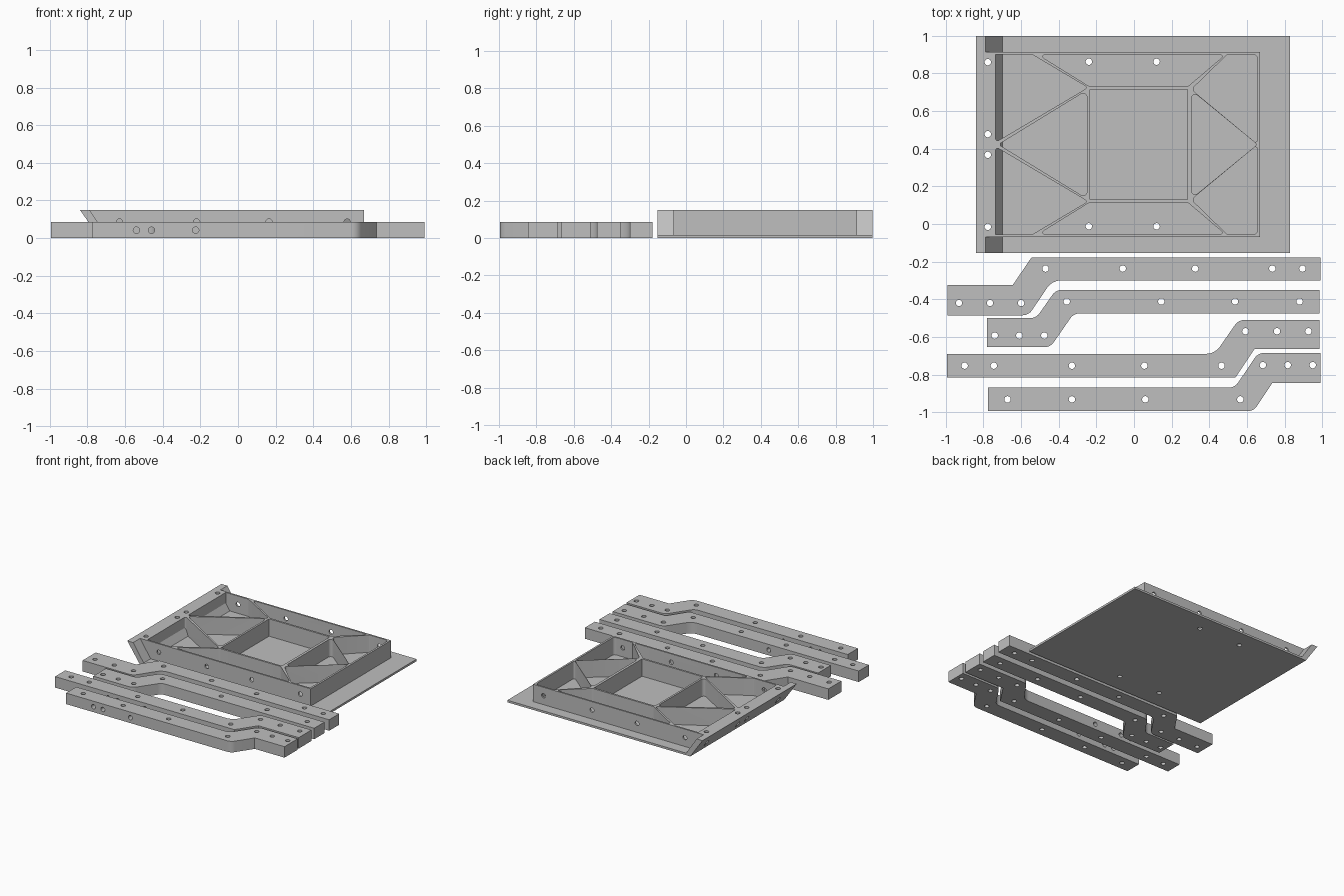
import bpy, bmesh, math
from mathutils import Vector, Matrix

if "Cube" in bpy.data.objects:
    bpy.data.objects.remove(bpy.data.objects["Cube"])

grey = bpy.data.materials.new("plain grey")
grey.diffuse_color = (0.52, 0.52, 0.52, 1)
grey.use_nodes = True
grey.node_tree.nodes["Principled BSDF"].inputs["Base Color"].default_value = grey.diffuse_color


def fillet(points):
    """Outline from (x, y[, radius]) corners; corners with a radius become arcs."""
    out, n = [], len(points)
    for i, p in enumerate(points):
        c = Vector(p[:2])
        r = p[2] if len(p) > 2 else 0
        if not r:
            out.append(c)
            continue
        a = (Vector(points[i - 1][:2]) - c).normalized()
        b = (Vector(points[(i + 1) % n][:2]) - c).normalized()
        half = a.angle(b) / 2
        d = r / math.tan(half)
        mid = c + (a + b).normalized() * (r / math.sin(half))
        s, e = c + a * d - mid, c + b * d - mid
        turn = s.angle_signed(e)
        for k in range(7):
            out.append(mid + Matrix.Rotation(-turn * k / 6, 2) @ s)
    return out


def prism(bm, outline, lo, hi, axis="z"):
    """Extrude an outline along z, or an (x, z) outline along y."""
    def place(p, h):
        return (p[0], p[1], h) if axis == "z" else (p[0], h, p[1])
    low = [bm.verts.new(place(p, lo)) for p in outline]
    high = [bm.verts.new(place(p, hi)) for p in outline]
    faces = [bm.faces.new(low), bm.faces.new(high)]
    n = len(low)
    for i in range(n):
        j = (i + 1) % n
        faces.append(bm.faces.new((low[i], low[j], high[j], high[i])))
    bmesh.ops.recalc_face_normals(bm, faces=faces)


def circle(x, y, r=0.017, n=24):
    return [(x + r * math.cos(2 * math.pi * k / n), y + r * math.sin(2 * math.pi * k / n))
            for k in range(n)]


def make(name, prisms):
    bm = bmesh.new()
    for args in prisms:
        prism(bm, *args)
    mesh = bpy.data.meshes.new(name)
    bm.to_mesh(mesh)
    bm.free()
    ob = bpy.data.objects.new(name, mesh)
    bpy.context.collection.objects.link(ob)
    mesh.materials.append(grey)
    return ob


def part(name, body, *cut_groups):
    """Solid body with groups of non-overlapping cutters removed."""
    ob = make(name, [body])
    bpy.ops.object.select_all(action="DESELECT")
    bpy.context.view_layer.objects.active = ob
    ob.select_set(True)
    for cuts in cut_groups:
        cutter = make("cutter", cuts)
        cutter.hide_render = True
        mod = ob.modifiers.new("cut", "BOOLEAN")
        mod.object, mod.operation, mod.solver = cutter, "DIFFERENCE", "EXACT"
        bpy.ops.object.modifier_apply(modifier=mod.name)
        bpy.data.objects.remove(cutter)
    bpy.ops.object.shade_smooth_by_angle(angle=math.radians(30))
    return ob


# Base plate with leaning end flange
MID = 0.4225
T = 0.016
plate_holes = [(circle(x, y), -0.1, 0.3) for x in (-0.24, 0.12) for y in (-0.0125, 0.8625)]
flange_holes = [(circle(-0.777, MID + s * d), -0.1, 0.3) for s in (-1, 1) for d in (0.055, 0.4375)]
part("base_plate",
     ([(-0.735, 0), (-0.84, 0.15), (-0.79, 0.15), (-0.70, T), (0.83, T), (0.83, 0)],
      -0.153, 0.998, "y"),
     plate_holes + flange_holes)

# Ribbed frame: pockets given for the upper half, then mirrored
R = 0.02
upper = [
    [(-0.51, 0.90, R / 2), (0.485, 0.90, R / 2), (0.285, 0.73, R), (-0.235, 0.73, R)],
    [(-0.735, 0.90), (-0.54, 0.90, R), (-0.245, 0.725, R / 2), (-0.735, 0.435, R / 2)],
    [(0.495, 0.90, R / 2), (0.655, 0.90, R), (0.655, 0.425, R / 2), (0.305, 0.715, R)],
]
pockets = upper + [[(p[0], 2 * MID - p[1], *p[2:]) for p in o] for o in upper]
pockets += [
    [(-0.235, 0.13), (0.285, 0.13), (0.285, 0.715), (-0.235, 0.715)],
    [(-0.72, MID, R / 2), (-0.25, 0.71, R), (-0.25, 0.135, R)],
    [(0.305, 0.71, R), (0.305, 0.135, R), (0.655, MID, R / 2)],
]
side_holes = [(circle(x, 0.085), y - 0.03, y + 0.03, "y")
              for x in (-0.63, -0.22, 0.165, 0.58) for y in (-0.068, 0.913)]
part("ribbed_frame",
     ([(-0.79, 0.15), (-0.70, T), (0.67, T), (0.67, 0.15)], -0.068, 0.913, "y"),
     [(fillet(o), 0, 0.3) for o in pockets], side_holes + flange_holes)

# Four cranked bars: outline, rows of (y, hole positions), cross holes
H = 0.085
B = 0.06
cross = (-0.54, -0.46, -0.225)
bars = {
    "bar_back": (
        [(-0.99, -0.325), (-0.645, -0.325), (-0.545, -0.178), (0.99, -0.178),
         (0.99, -0.30), (-0.435, -0.30, B * 1.5), (-0.56, -0.485, B), (-0.99, -0.485)],
        [(-0.42, (-0.93, -0.765, -0.60)), (-0.237, (-0.47, -0.06, 0.325, 0.735, 0.895))], ()),
    "bar_mid_back": (
        [(-0.78, -0.50), (-0.52, -0.50, B), (-0.415, -0.35, B), (0.985, -0.35),
         (0.985, -0.475), (-0.32, -0.475, B), (-0.445, -0.655, B), (-0.78, -0.655)],
        [(-0.593, (-0.74, -0.61, -0.477)), (-0.412, (-0.357, 0.145, 0.537, 0.88))], ()),
    "bar_mid_front": (
        [(-0.995, -0.69), (0.43, -0.69, B * 1.5), (0.555, -0.51, B), (0.985, -0.51),
         (0.985, -0.665), (0.64, -0.665), (0.54, -0.815), (-0.995, -0.815)],
        [(-0.753, (-0.90, -0.745, -0.33, 0.055, 0.465)), (-0.57, (0.592, 0.76, 0.927))], cross),
    "bar_front": (
        [(-0.775, -0.87), (0.535, -0.87, B), (0.66, -0.685, B), (0.99, -0.685),
         (0.99, -0.845), (0.735, -0.845), (0.635, -0.995, B), (-0.775, -0.995)],
        [(-0.932, (-0.672, -0.33, 0.06, 0.565)), (-0.75, (0.685, 0.817, 0.95))], cross),
}
for name, (outline, rows, side) in bars.items():
    cuts = [[(circle(x, y), -0.1, 0.3) for y, xs in rows for x in xs]]
    if side:
        cuts.append([(circle(x, 0.042), -1.1, -0.5, "y") for x in side])
    part(name, (fillet(outline), 0, H), *cuts)
